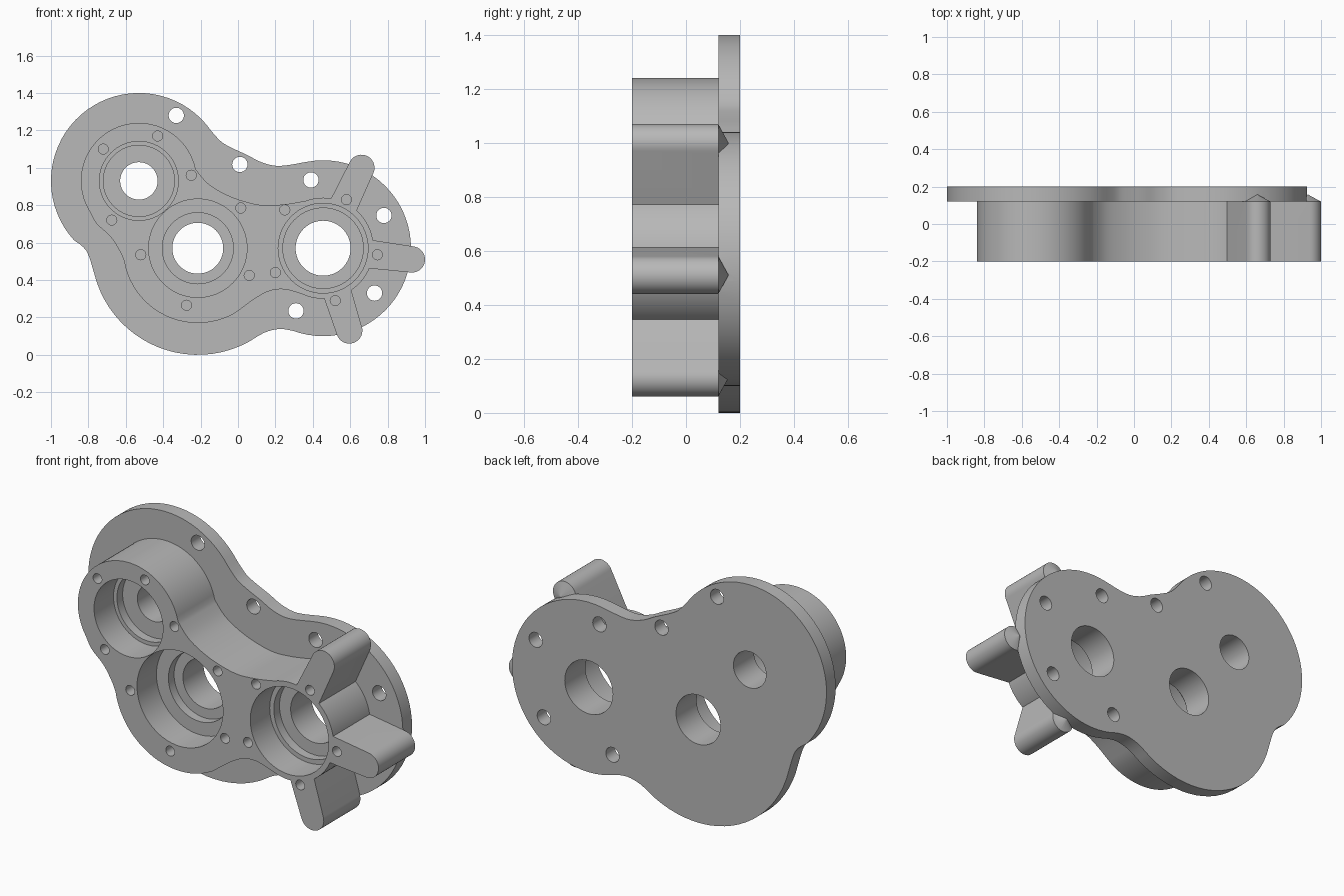
import bpy, bmesh, math
from mathutils import Vector

old = bpy.data.objects.get("Cube")
if old:
    bpy.data.objects.remove(old, do_unlink=True)

FRONT, SEAT, BACK = -0.2, 0.12, 0.2
A, B, C = Vector((-0.53, 0.93)), Vector((-0.215, 0.57)), Vector((0.455, 0.57))

steel = bpy.data.materials.new("cast grey")
steel.use_nodes = True
steel.diffuse_color = (0.48, 0.48, 0.48, 1)
bsdf = steel.node_tree.nodes["Principled BSDF"]
bsdf.inputs["Base Color"].default_value = (0.48, 0.48, 0.48, 1)
bsdf.inputs["Roughness"].default_value = 0.6


def make_object(name, bm):
    bmesh.ops.recalc_face_normals(bm, faces=bm.faces)
    mesh = bpy.data.meshes.new(name)
    bm.to_mesh(mesh)
    bm.free()
    mesh.materials.append(steel)
    obj = bpy.data.objects.new(name, mesh)
    bpy.context.collection.objects.link(obj)
    return obj


def loft(bm, rings):
    """Closed solid through a series of equal rings."""
    loops = [[bm.verts.new(p) for p in ring] for ring in rings]
    n = len(loops[0])
    for a, b in zip(loops, loops[1:]):
        for i in range(n):
            bm.faces.new((a[i], a[(i + 1) % n], b[(i + 1) % n], b[i]))
    bm.faces.new(loops[0])
    bm.faces.new(loops[-1])


def prism(name, outline, y0, y1):
    bm = bmesh.new()
    loft(bm, [[(p[0], y, p[1]) for p in outline] for y in (y0, y1)])
    return make_object(name, bm)


def lathe(bm, centre, profile, sides):
    """Turn (y, radius) steps about an axis along y."""
    turns = [2 * math.pi * i / sides for i in range(sides)]
    loft(bm, [[(centre[0] + r * math.cos(t), y, centre[1] + r * math.sin(t))
               for t in turns] for y, r in profile])


def arc(c, r, start, end, step=5):
    n = max(2, round((end - start) / step))
    angles = [math.radians(start + (end - start) * i / n) for i in range(n + 1)]
    return [c + r * Vector((math.cos(a), math.sin(a))) for a in angles]


def blend(points, sub=4):
    """Smooth closed curve through the points."""
    pts, n, out = [Vector(p) for p in points], len(points), []
    for i in range(n):
        p0, p1, p2, p3 = (pts[(i + k) % n] for k in (-1, 0, 1, 2))
        if (p2 - p1).length < 0.055:
            out.append(p1)
            continue
        for s in range(sub):
            t = s / sub
            out.append(0.5 * (2 * p1 + (p2 - p0) * t
                              + (2 * p0 - 5 * p1 + 4 * p2 - p3) * t * t
                              + (3 * p1 - p0 - 3 * p2 + p3) * t ** 3))
    return out


def boolean(target, tool, operation):
    mod = target.modifiers.new(operation.lower(), 'BOOLEAN')
    mod.operation, mod.object, mod.solver = operation, tool, 'EXACT'
    graph = bpy.context.evaluated_depsgraph_get()
    graph.update()
    mesh = bpy.data.meshes.new_from_object(target.evaluated_get(graph))
    target.modifiers.clear()
    target.data = mesh
    bpy.data.objects.remove(tool, do_unlink=True)


# Mounting flange
flange_outline = (arc(A, 0.47, 35, 222)
                  + [(-0.81, 0.555)]
                  + arc(B, 0.57, 194, 298)
                  + [(0.14, 0.118), (0.22, 0.138)]
                  + arc(C, 0.47, 250, 460)
                  + [(0.225, 1.01), (0.13, 1.028), (0.05, 1.068), (-0.03, 1.105), (-0.09, 1.14)])
housing = prism("gear_housing", blend(flange_outline), SEAT, BACK)

# Raised body around the three bores
body_outline = (arc(A, 0.31, 12, 212)
                + [(-0.755, 0.70), (-0.685, 0.635), (-0.635, 0.56)]
                + arc(B, 0.40, 190, 300)
                + [(0.09, 0.30), (0.17, 0.342), (0.25, 0.35)]
                + arc(C, 0.27, 245, 470)
                + [(0.25, 0.805), (0.13, 0.80), (0.01, 0.828), (-0.085, 0.868), (-0.165, 0.92)])
boolean(housing, prism("body", blend(body_outline), FRONT, 0.15), 'UNION')

# Three clamp arms with pointed rear ends
for tip in ((0.66, 1.0), (0.93, 0.51), (0.595, 0.13)):
    tip = Vector(tip)
    out = (tip - C).normalized()
    side = Vector((-out.y, out.x))
    heading = math.degrees(math.atan2(out.y, out.x))
    root = C + out * 0.255
    outline = [root + side * 0.076, root - side * 0.076] + arc(tip, 0.07, heading - 90, heading + 90, 10)
    boolean(housing, prism("arm", outline, FRONT, SEAT), 'UNION')
    bm = bmesh.new()
    lathe(bm, tip, [(0, 0.069), (SEAT, 0.069), (0.157, 0.001)], 24)
    boolean(housing, make_object("arm_point", bm), 'UNION')

cut = bmesh.new()

# Stepped bearing bores
for centre, bore, step, hole in ((A, 0.211, 0.19, 0.10), (B, 0.263, 0.19, 0.136), (C, 0.24, 0.215, 0.147)):
    lathe(cut, centre, [(-0.3, bore), (-0.03, bore), (-0.03, step), (0.02, step),
                        (0.02, hole), (0.3, hole)], 64)

# Blind screw holes in the front face
for p in ((-0.72, 1.10), (-0.43, 1.17), (-0.25, 0.96), (-0.675, 0.72),
          (0.015, 0.785), (-0.52, 0.535), (0.06, 0.425), (-0.275, 0.265),
          (0.25, 0.775), (0.58, 0.83), (0.745, 0.535), (0.52, 0.29), (0.20, 0.44)):
    lathe(cut, p, [(-0.3, 0.027), (-0.06, 0.027)], 20)

# Through holes in the flange
for p in ((-0.33, 1.28), (0.01, 1.018), (0.39, 0.935), (0.78, 0.745), (0.73, 0.33), (0.31, 0.235)):
    lathe(cut, p, [(0.0, 0.041), (0.3, 0.041)], 24)

boolean(housing, make_object("hole_cutter", cut), 'DIFFERENCE')

# Smooth walls, crisp edges
bpy.ops.object.select_all(action='DESELECT')
housing.select_set(True)
bpy.context.view_layer.objects.active = housing
bpy.ops.object.shade_smooth_by_angle(angle=math.radians(30))
